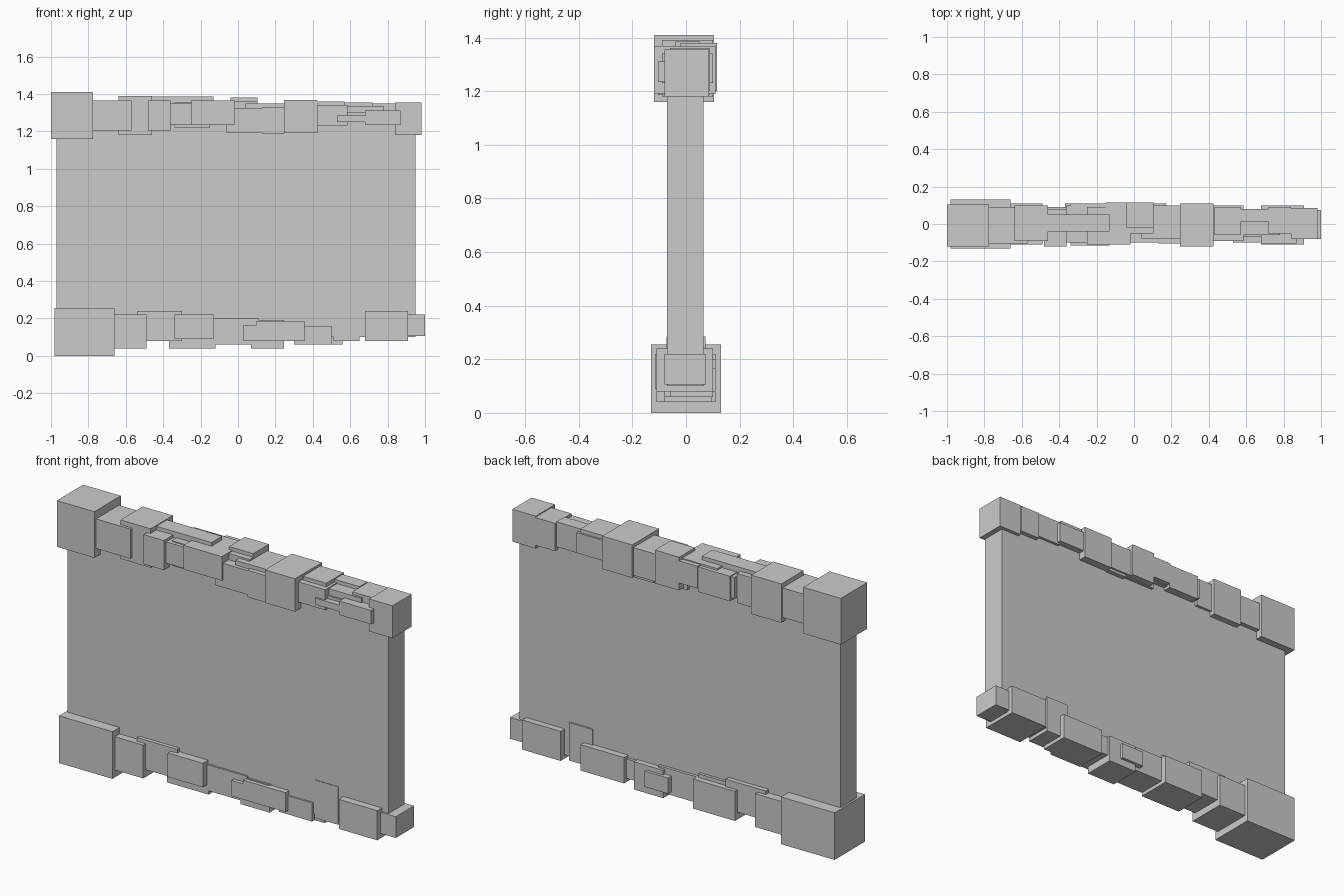
import bpy


def box(name, x0, x1, y0, y1, z0, z1):
    bpy.ops.mesh.primitive_cube_add(
        size=1, location=((x0 + x1) / 2, (y0 + y1) / 2, (z0 + z1) / 2))
    o = bpy.context.object
    o.name = name
    o.scale = (x1 - x0, y1 - y0, z1 - z0)
    bpy.ops.object.transform_apply(location=False, rotation=False, scale=True)
    return o


def course(name, stones):
    for i, s in enumerate(stones, 1):
        box(f"{name}_{i}", *s)


# Plain slab in the middle
box("wall_panel", -.97, .95, -.07, .065, .10, 1.30)

# Large end stones
box("base_left_corner", -.98, -.66, -.13, .13, 0, .255)
box("base_right_end", .91, 1.0, -.08, .075, .105, .22)
box("cap_left_corner", -1.0, -.775, -.12, .105, 1.16, 1.41)
box("cap_right_end", .84, .98, -.08, .085, 1.18, 1.355)

# Footing stones: x range, y range, z range
course("base_stone", [
    (-.66, -.49, -.11, .11, .04, .22),
    (-.54, -.30, -.09, .09, .08, .24),
    (-.37, -.12, -.08, .11, .04, .20),
    (-.34, -.13, -.115, .08, .09, .22),
    (-.14, .11, -.08, .08, .06, .20),
    (.03, .17, -.10, .11, .08, .165),
    (.07, .245, -.08, .095, .04, .19),
    (.10, .355, -.10, .08, .08, .185),
    (.30, .56, -.06, .10, .06, .20),
    (.30, .50, -.08, .08, .06, .16),
    (.51, .65, -.073, .072, .08, .285),
    (.68, .91, -.11, .10, .08, .24),
])

# Coping stones
course("cap_stone", [
    (-.775, -.57, -.105, .09, 1.205, 1.365),
    (-.64, -.46, -.09, .10, 1.18, 1.39),
    (-.48, -.36, -.12, .08, 1.205, 1.365),
    (-.48, -.13, -.04, .05, 1.25, 1.385),
    (-.36, -.25, -.10, .10, 1.235, 1.35),
    (-.34, -.15, -.08, .11, 1.22, 1.355),
    (-.25, -.02, -.11, .09, 1.235, 1.365),
    (-.15, .105, -.05, .115, 1.24, 1.36),
    (-.04, .105, -.02, .115, 1.20, 1.38),
    (-.065, .13, -.10, .08, 1.195, 1.325),
    (.04, .245, -.08, .10, 1.20, 1.35),
    (.13, .245, -.105, .09, 1.185, 1.33),
    (.245, .425, -.12, .11, 1.19, 1.368),
    (.425, .585, -.09, .10, 1.23, 1.34),
    (.43, .57, -.06, .09, 1.25, 1.36),
    (.57, .72, .01, .08, 1.22, 1.355),
    (.57, .78, -.06, .04, 1.23, 1.335),
    (.53, .70, -.10, .05, 1.25, 1.285),
    (.68, .87, -.105, .05, 1.235, 1.31),
    (.72, .84, -.05, .09, 1.20, 1.35),
])
